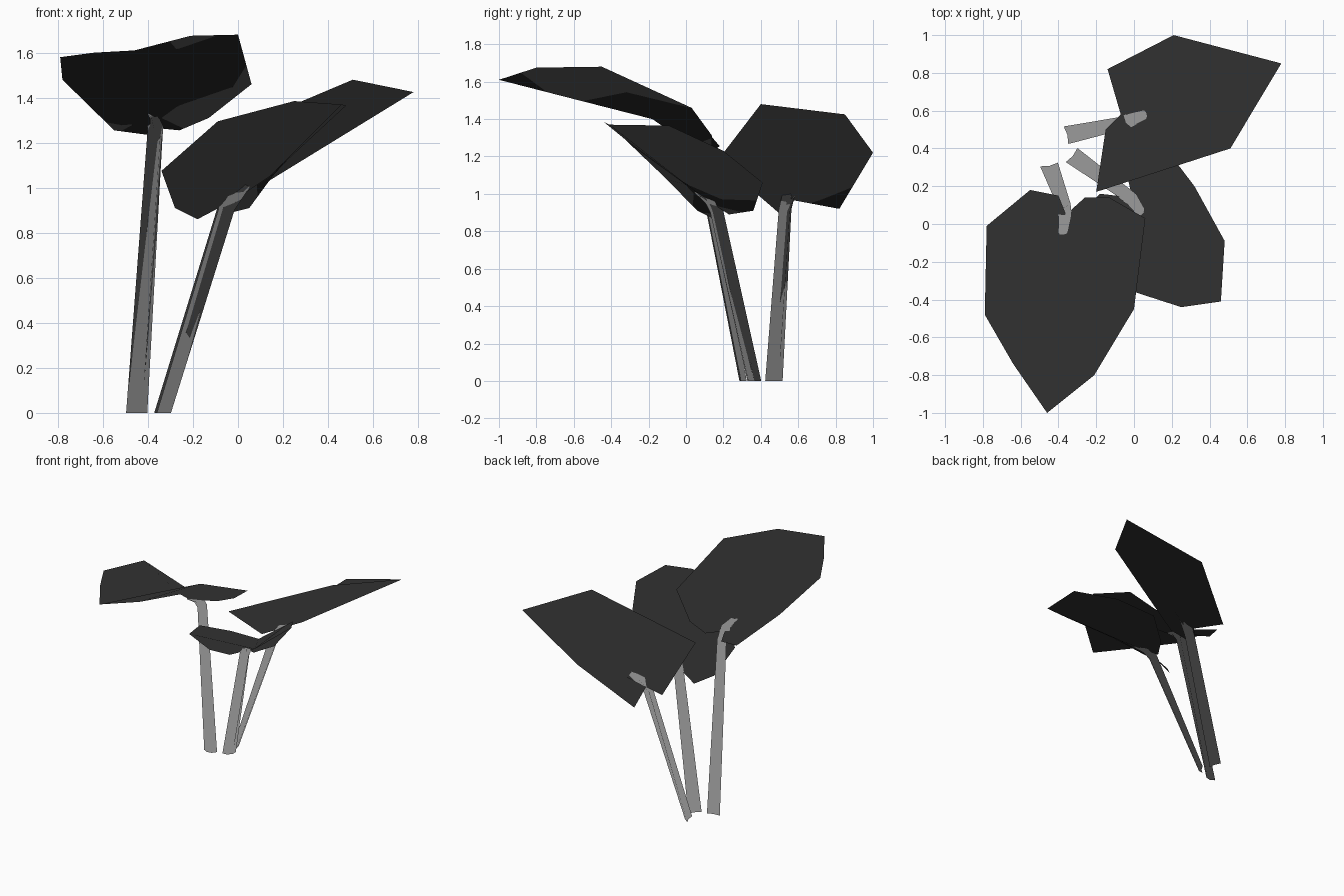
import bpy
import bmesh
from mathutils import Vector

cube = bpy.data.objects.get("Cube")
if cube:
    bpy.data.objects.remove(cube, do_unlink=True)


def make_material(name, color):
    mat = bpy.data.materials.new(name)
    mat.use_nodes = True
    mat.diffuse_color = color
    mat.node_tree.nodes["Principled BSDF"].inputs["Base Color"].default_value = color
    return mat


LEAF = make_material("dark leaf", (0.031, 0.031, 0.031, 1))
STEM = make_material("grey stem", (0.33, 0.33, 0.33, 1))


def finish(name, bm, mat):
    """Store the mesh with upward foliage normals, so it shades evenly."""
    mesh = bpy.data.meshes.new(name)
    bm.to_mesh(mesh)
    bm.free()
    mesh.materials.append(mat)
    mesh.shade_smooth()
    mesh.normals_split_custom_set_from_vertices([(0, 0, 1)] * len(mesh.vertices))
    obj = bpy.data.objects.new(name, mesh)
    bpy.context.collection.objects.link(obj)
    return obj


def make_leaf(name, rib, sides):
    """Folded leaf sheet: each side outline is stitched to the midrib."""
    bm = bmesh.new()
    ribs = [bm.verts.new(p) for p in rib]
    for side in sides:
        edge = [ribs[0]] + [bm.verts.new(p) for p in side] + [ribs[-1]]
        i = j = 0
        while i < len(ribs) - 1 or j < len(edge) - 1:
            a, b = ribs[i], edge[j]
            if j == len(edge) - 1:
                step_rib = True
            elif i == len(ribs) - 1:
                step_rib = False
            else:
                step_rib = ((ribs[i + 1].co - b.co).length
                            < (edge[j + 1].co - a.co).length)
            if step_rib:
                i += 1
                tri = {a, b, ribs[i]}
            else:
                j += 1
                tri = {a, b, edge[j]}
            if len(tri) == 3:
                bm.faces.new(list(tri))
    # every face of the sheet looks upward
    bm.normal_update()
    bmesh.ops.reverse_faces(bm, faces=[f for f in bm.faces if f.normal.z < 0])
    return finish(name, bm, LEAF)


def make_stem(name, path):
    """Grooved stalk swept along a path, bending over the leaf at the tip."""
    pts = [Vector(p) for p in path]
    lean = pts[-1] - pts[0]
    side = Vector((-lean.y, lean.x, 0)).normalized()
    widths = (0.048, 0.035, 0.036, 0.026)
    depths = (0.026, 0.05, 0.045, 0.022)
    # wide flanks, a ridge on the outer face, a shallow groove behind
    section = ((-1, 0), (-0.4, 1), (0.4, 1), (1, 0), (0, 0.3))
    bm = bmesh.new()
    rings = []
    for k, (p, w, d) in enumerate(zip(pts, widths, depths)):
        t = (pts[min(k + 1, len(pts) - 1)] - pts[max(k - 1, 0)]).normalized()
        n = side.cross(t).normalized()
        if k == 0:
            n = Vector((lean.x, lean.y, 0)).normalized()
        rings.append([bm.verts.new(p + side * w * u + n * d * v)
                      for u, v in section])
    for lo, hi in zip(rings, rings[1:]):
        for q in range(len(lo)):
            r = (q + 1) % len(lo)
            bm.faces.new((lo[q], lo[r], hi[r], hi[q]))
    bm.faces.new(rings[0])
    bm.faces.new(rings[-1])
    bmesh.ops.recalc_face_normals(bm, faces=bm.faces)
    return finish(name, bm, STEM)


# Tall leaf at the front
make_leaf("front_leaf",
          [(-.36, .05, 1.265), (-.37, -.05, 1.31), (-.36, -.18, 1.40),
           (-.37, -.65, 1.52), (-.46, -1, 1.61)],
          [[(-.40, .15, 1.235), (-.55, .18, 1.255), (-.78, -.01, 1.48),
            (-.79, -.48, 1.58), (-.64, -.74, 1.60)],
           [(-.26, .14, 1.255), (-.13, .14, 1.31), (.06, .03, 1.46),
            (0, -.45, 1.68), (-.21, -.80, 1.675)]])
make_stem("front_stem",
          [(-.45, .315, 0), (-.37, .10, 1.22), (-.365, .04, 1.30), (-.375, -.05, 1.33)])

# Low leaf in the middle
make_leaf("middle_leaf",
          [(-.01, .14, .95), (.14, .0, 1.05), (.46, -.41, 1.37)],
          [[(-.18, .16, .86), (-.28, .06, .91), (-.34, -.10, 1.075),
            (-.09, -.33, 1.295), (.25, -.44, 1.385)],
           [(-.03, .23, .89), (.05, .36, .91), (.16, .41, 1.06),
            (.32, .20, 1.23), (.48, -.09, 1.365)]])
make_stem("middle_stem",
          [(-.33, .365, 0), (-.06, .17, .92), (-.01, .13, .99), (.04, .06, 1.025)])

# Leaf at the back
make_leaf("back_leaf",
          [(-.07, .58, .965), (.12, .60, 1.02), (.78, .85, 1.425)],
          [[(-.14, .82, .92), (.21, 1, 1.22)],
           [(-.15, .50, .895), (-.20, .17, 1.18), (.51, .40, 1.48)]])
make_stem("back_stem",
          [(-.36, .47, 0), (-.08, .53, .92), (-.02, .55, 1.0), (.06, .58, 1.04)])
